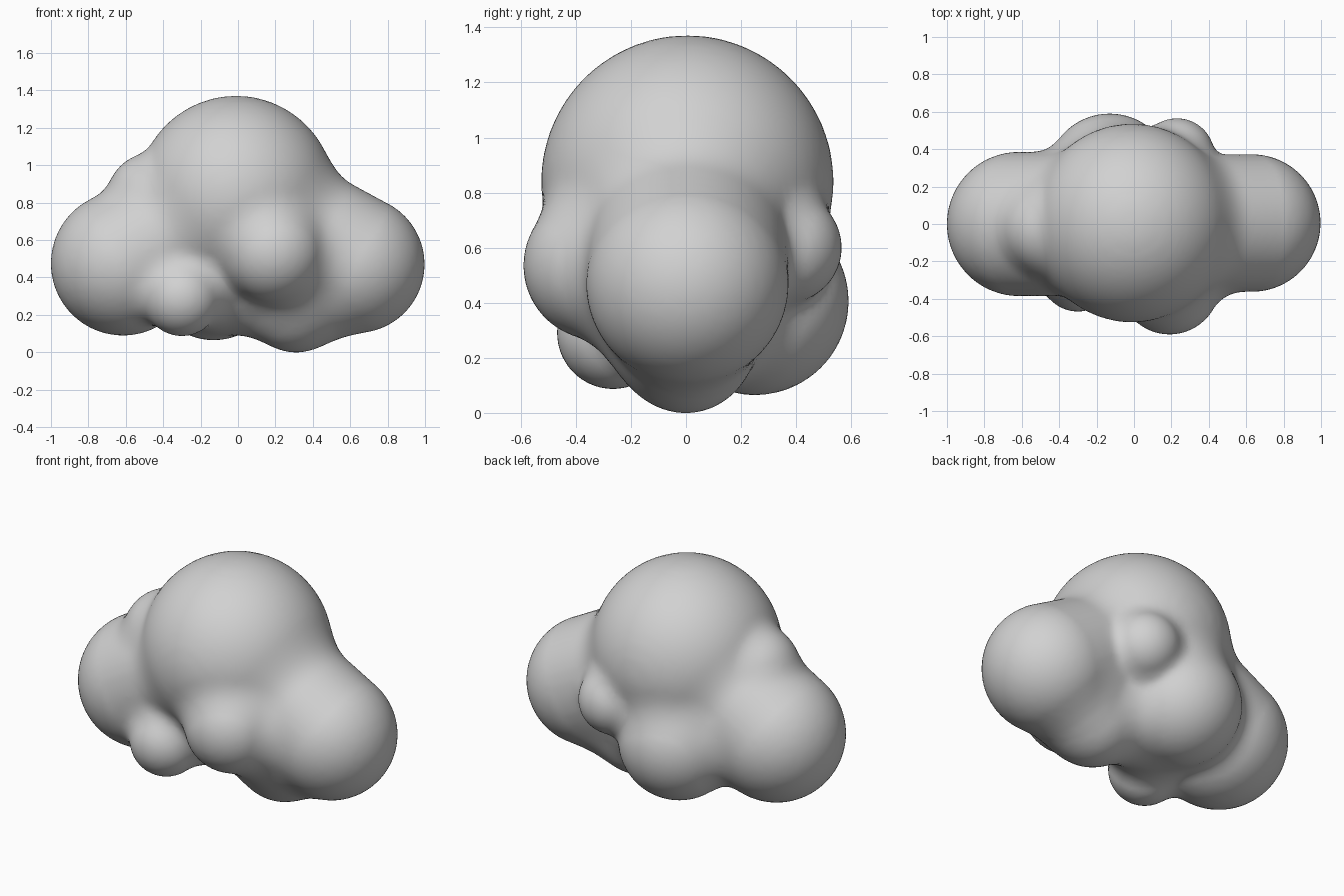
import bpy, bmesh, math
from mathutils import Vector

if "Cube" in bpy.data.objects:
    bpy.data.objects.remove(bpy.data.objects["Cube"])

# Puffs of the cloud: outer centre, inner centre, radius, softness of the blend
PUFFS = [
    ((-0.01, 0.005, 0.84), (-0.01, 0.005, 0.84), 0.53, 0.0),   # main dome
    ((0.63, 0.005, 0.47), (0.15, 0.005, 0.73), 0.367, 0.10),   # right lobe
    ((-0.615, 0.0, 0.475), (-0.20, 0.0, 0.71), 0.385, 0.08),   # left lobe
    ((0.0, 0.0, 0.43), (-0.10, 0.0, 0.43), 0.28, 0.15),        # core
    ((-0.46, -0.03, 0.825), (-0.30, -0.02, 0.83), 0.24, 0.06), # upper left bump
    ((-0.13, 0.25, 0.405), (-0.07, 0.10, 0.44), 0.34, 0.12),   # back lobe
    ((0.19, -0.32, 0.535), (0.33, -0.10, 0.45), 0.27, 0.10),   # front bump
    ((-0.30, -0.265, 0.29), (-0.20, -0.10, 0.38), 0.203, 0.10),# low front bump
    ((0.31, 0.0, 0.235), (0.22, 0.03, 0.40), 0.235, 0.18),     # underside bump
    ((0.23, 0.365, 0.60), (0.20, 0.25, 0.62), 0.20, 0.07),     # small back bump
]
BALLS = []
for a, b, r, k in PUFFS:
    a, ab = Vector(a), Vector(b) - Vector(a)
    BALLS.append((a, ab, max(ab.length_squared, 1e-9), r, k))


def capsule(p, ball):
    a, ab, l2, r, k = ball
    q = p - a
    t = min(max(q.dot(ab) / l2, 0.0), 1.0)
    return (q - ab * t).length - r


def field(p):
    """Distance to the softly blended union of all puffs."""
    d = capsule(p, BALLS[0])
    for ball in BALLS[1:]:
        e = capsule(p, ball)
        k = ball[4]
        h = max(k - abs(d - e), 0.0)
        d = min(d, e) - h * h / (4 * k)
    return d


def project(verts, steps):
    """Pull vertices onto the blended surface."""
    s = 0.002
    axes = (Vector((s, 0, 0)), Vector((0, s, 0)), Vector((0, 0, s)))
    for v in verts:
        p = v.co.copy()
        for _ in range(steps):
            d = field(p)
            if abs(d) < 0.0007:
                break
            g = Vector([(field(p + a) - d) / s for a in axes])
            step = g * (d / max(g.length_squared, 0.2))
            if step.length > 0.05:
                step *= 0.05 / step.length
            p -= step
        v.co = p


# Rough union of spheres strung along each puff
bm = bmesh.new()
for a, ab, l2, r, k in BALLS:
    n = max(1, math.ceil(ab.length / 0.08))
    for i in range(n + 1):
        made = bmesh.ops.create_icosphere(bm, subdivisions=4, radius=r)
        bmesh.ops.translate(bm, verts=made["verts"], vec=a + ab * (i / n))
mesh = bpy.data.meshes.new("cloud")
bm.to_mesh(mesh)
bm.free()
cloud = bpy.data.objects.new("cloud", mesh)
bpy.context.collection.objects.link(cloud)

# Merge into one skin
remesh = cloud.modifiers.new("merge", 'REMESH')
remesh.mode = 'VOXEL'
remesh.voxel_size = 0.024
bpy.context.view_layer.update()
merged = bpy.data.meshes.new_from_object(
    cloud.evaluated_get(bpy.context.evaluated_depsgraph_get()))
cloud.modifiers.clear()
cloud.data = merged
bpy.data.meshes.remove(mesh)
merged.name = "cloud"

# Soften the creases
bm = bmesh.new()
bm.from_mesh(merged)
project(bm.verts, 5)
for _ in range(3):
    bmesh.ops.smooth_vert(bm, verts=bm.verts, factor=0.5,
                          use_axis_x=True, use_axis_y=True, use_axis_z=True)
project(bm.verts, 3)
low = min(v.co.z for v in bm.verts)
for v in bm.verts:
    v.co.z -= low
bmesh.ops.recalc_face_normals(bm, faces=bm.faces)
for f in bm.faces:
    f.smooth = True
    f.material_index = 0
bm.to_mesh(merged)
bm.free()

# Single grey colour
grey = bpy.data.materials.new("pale grey")
grey.diffuse_color = (0.64, 0.64, 0.64, 1)
grey.use_nodes = True
grey.node_tree.nodes["Principled BSDF"].inputs["Base Color"].default_value = grey.diffuse_color
merged.materials.clear()
merged.materials.append(grey)
